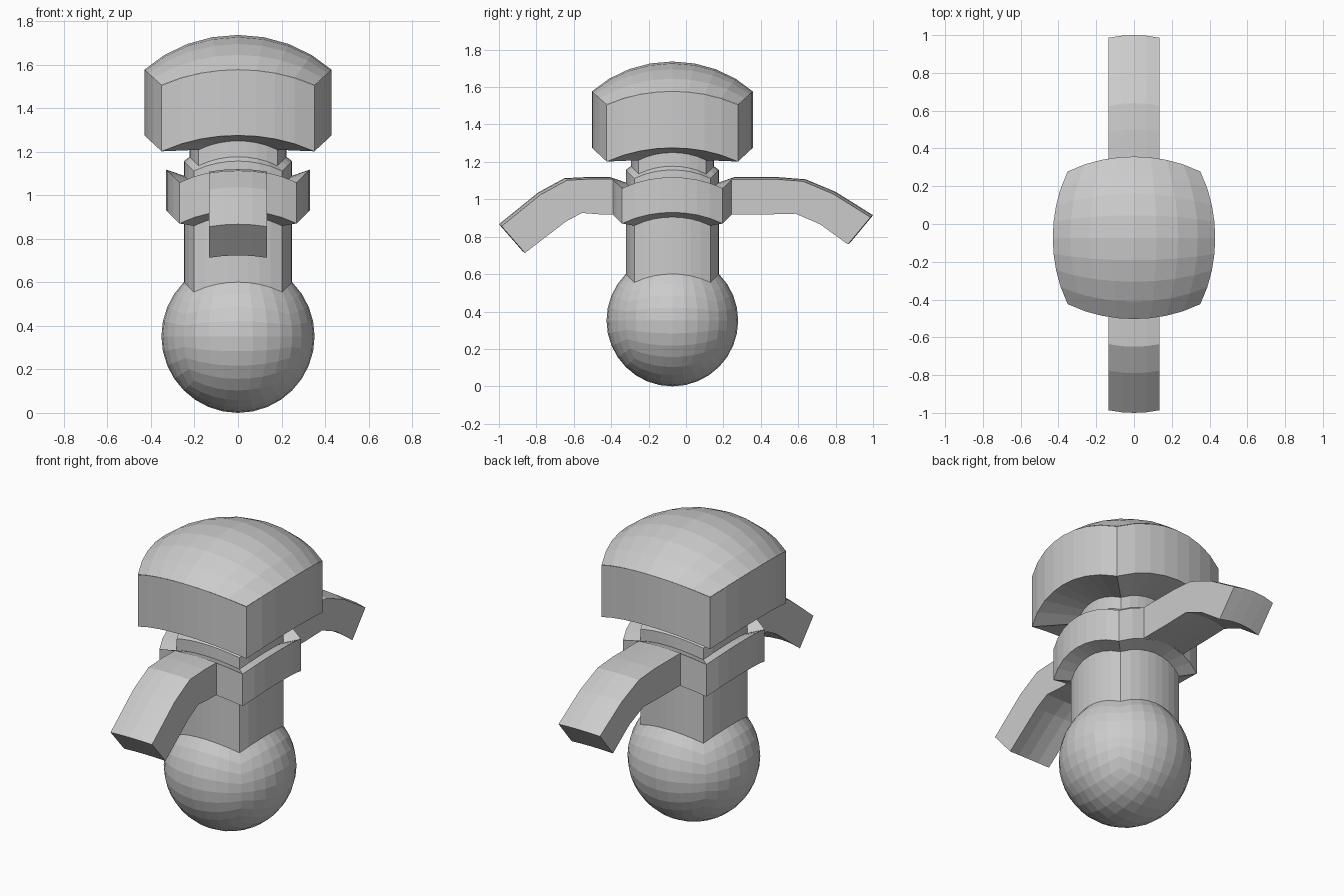
import bpy, bmesh, math
from mathutils import Vector

if "Cube" in bpy.data.objects:
    bpy.data.objects.remove(bpy.data.objects["Cube"])

R, CY, CZ, N = 0.352, -0.073, 0.352, 8    # ball radius, axis y, ball centre z, cells per side
grey = bpy.data.materials.new("plain grey")
grey.diffuse_color = (0.6, 0.6, 0.6, 1)
grey.use_nodes = True
grey.node_tree.nodes["Principled BSDF"].inputs["Base Color"].default_value = grey.diffuse_color


def finish(bm, name):
    bmesh.ops.remove_doubles(bm, verts=bm.verts, dist=1e-5)
    bmesh.ops.recalc_face_normals(bm, faces=bm.faces)
    me = bpy.data.meshes.new(name)
    bm.to_mesh(me)
    bm.free()
    me.materials.append(grey)
    ob = bpy.data.objects.new(name, me)
    bpy.context.collection.objects.link(ob)
    return ob


def sphere_point(i, j):
    """Point on the upper patch of a rounded cube ball, equal-angle grid."""
    a, b = (math.tan((2 * k / N - 1) * math.pi / 4) for k in (i, j))
    return Vector((a, b, 1)).normalized() * R


EDGE_Z = R / math.sqrt(2)
OUTLINE = ([(i, 0) for i in range(N)] + [(N, j) for j in range(N)] +
           [(N - i, N) for i in range(N)] + [(0, N - j) for j in range(N)])


def place(p, width, z_mid, z_scale):
    return Vector((p.x * width, p.y * width + CY, z_mid + (p.z - EDGE_Z) * z_scale))


def skin(bm, grid, closed=False):
    """Join rows of points with quads."""
    rows = [[bm.verts.new(p) for p in row] for row in grid]
    for r0, r1 in zip(rows, rows[1:]):
        for k in range(len(r0) - (0 if closed else 1)):
            n = (k + 1) % len(r0)
            bm.faces.new((r0[k], r0[n], r1[n], r1[k]))


def loft(bm, rings):
    """Rings are (half width at mid side, mid side z, vertical curve scale)."""
    skin(bm, [[place(sphere_point(i, j), w / EDGE_Z, z, s) for i, j in OUTLINE]
              for w, z, s in rings], closed=True)


def patch():
    return [[sphere_point(i, j) for i in range(N + 1)] for j in range(N + 1)]


# base ball: five patches, open where the shaft rises
bm = bmesh.new()
C = Vector((0, CY, CZ))
for turn in (lambda p: Vector((p.x, p.y, -p.z)),
             lambda p: Vector((p.z, p.x, p.y)), lambda p: Vector((-p.z, p.x, p.y)),
             lambda p: Vector((p.x, p.z, p.y)), lambda p: Vector((p.x, -p.z, p.y))):
    skin(bm, [[C + turn(p) for p in row] for row in patch()])
finish(bm, "base_ball")

# shaft
bm = bmesh.new()
loft(bm, [(EDGE_Z, CZ + EDGE_Z, 1), (EDGE_Z, 0.905, 1)])
finish(bm, "shaft")

# collar, open where the arms grow out
bm = bmesh.new()
loft(bm, [(EDGE_Z, 0.905, 1), (0.33, 0.93, 1.3), (0.33, 1.118, 1.3), (EDGE_Z, 1.09, 1)])
holes = [f for f in bm.faces if abs(f.calc_center_median().x) < 0.125
         and abs(f.normal.z) < 0.1 and abs(f.calc_center_median().y - CY) > 0.3]
bm.normal_update()
holes = [f for f in holes if abs(f.normal.z) < 0.1]
bmesh.ops.delete(bm, geom=holes, context='FACES')
finish(bm, "collar")

# stepped neck
bm = bmesh.new()
loft(bm, [(EDGE_Z, 1.09, 1), (EDGE_Z, 1.157, 1), (0.222, 1.177, 0.9), (0.222, 1.25, 0.9)])
finish(bm, "neck")

# domed cap
bm = bmesh.new()
loft(bm, [(0.222, 1.25, 0.9), (0.43, 1.275, 1.6), (0.43, 1.577, 1.57)])
skin(bm, [[place(p, 0.43 / EDGE_Z, 1.577, 1.55) for p in row] for row in patch()])
finish(bm, "cap")


# drooping arms: matched top and bottom paths, slightly crowned across the width
def arm(name, sign, top, bottom):
    xs = [sphere_point(i, 0).x for i in range(2, 7)]
    xs = [x / xs[-1] * 0.134 for x in xs]
    bm = bmesh.new()

    def point(x, q):
        k = (x / 0.134) ** 2
        return Vector((x, q[0] - sign * 0.014 * k, q[1] - 0.011 * k))
    skin(bm, [[point(x, q) for x in xs] for q in top + bottom[::-1]])
    for x in (xs[0], xs[-1]):
        skin(bm, [[point(x, t), point(x, b)] for t, b in zip(top, bottom)])
    finish(bm, name)


arm("front_arm", -1,
    [(-0.403, 1.118), (-0.51, 1.12), (-0.65, 1.113), (-0.79, 1.037), (-1.0, 0.867)],
    [(-0.403, 0.93), (-0.48, 0.931), (-0.57, 0.938), (-0.655, 0.893), (-0.875, 0.724)])
arm("back_arm", 1,
    [(0.257, 1.118), (0.50, 1.118), (0.64, 1.107), (0.80, 1.04), (1.0, 0.915)],
    [(0.257, 0.93), (0.44, 0.93), (0.60, 0.934), (0.73, 0.878), (0.88, 0.77)])
